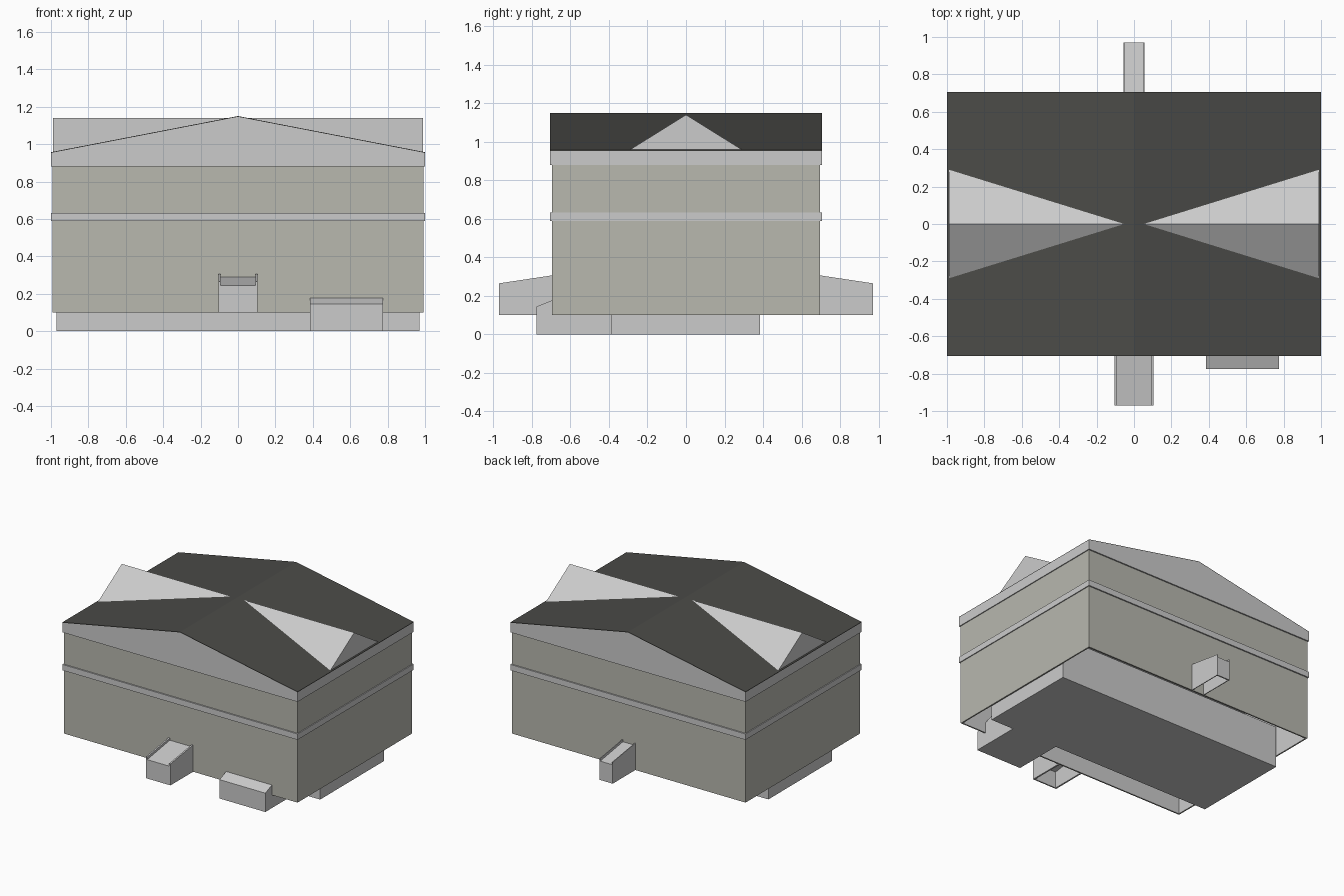
import bpy, bmesh

if "Cube" in bpy.data.objects:
    bpy.data.objects.remove(bpy.data.objects["Cube"])


def material(name, rgb):
    m = bpy.data.materials.new(name)
    m.diffuse_color = (*rgb, 1)
    m.use_nodes = True
    m.node_tree.nodes["Principled BSDF"].inputs["Base Color"].default_value = m.diffuse_color
    return m


WALL = material("wall_stone", (0.48, 0.48, 0.43))
ROOF = material("roof_dark", (0.07, 0.07, 0.064))
LINING = material("plain_lining", (0.8, 0.8, 0.8))


def finish(name, bm, mat=None):
    bmesh.ops.recalc_face_normals(bm, faces=bm.faces)
    me = bpy.data.meshes.new(name)
    bm.to_mesh(me)
    bm.free()
    ob = bpy.data.objects.new(name, me)
    bpy.context.collection.objects.link(ob)
    if mat:
        me.materials.append(mat)
    return ob


def prism(name, profile, lo, hi, axis, mat=None):
    """Extrude a (horizontal, z) profile along the x or y axis."""
    bm = bmesh.new()

    def point(h, z, d):
        return (d, h, z) if axis == "x" else (h, d, z)

    face = bm.faces.new([bm.verts.new(point(h, z, lo)) for h, z in profile])
    ext = bmesh.ops.extrude_face_region(bm, geom=[face])
    verts = [g for g in ext["geom"] if isinstance(g, bmesh.types.BMVert)]
    step = (hi - lo, 0, 0) if axis == "x" else (0, hi - lo, 0)
    bmesh.ops.translate(bm, vec=step, verts=verts)
    return finish(name, bm, mat)


def box(name, x0, x1, y0, y1, z0, z1, mat=None):
    return prism(name, [(x0, z0), (x1, z0), (x1, z1), (x0, z1)], y0, y1, "y", mat)


# Walls: hollow shell, open underneath, with a plain inner lining
walls = box("walls", -0.993, 0.993, -0.695, 0.695, 0.10, 0.90, WALL)
walls.data.materials.append(LINING)
bm = bmesh.new()
bm.from_mesh(walls.data)
bottom = [f for f in bm.faces if f.calc_center_median().z < 0.11]
bmesh.ops.delete(bm, geom=bottom, context="FACES")
bm.to_mesh(walls.data)
bm.free()
shell = walls.modifiers.new("thickness", "SOLIDIFY")
shell.thickness = 0.015
shell.offset = -1
shell.material_offset = 1

# Foundation and the cellar hatch in front
box("foundation", -0.97, 0.97, -0.388, 0.385, 0, 0.32)
prism("cellar_hatch", [(-0.775, 0), (-0.388, 0), (-0.388, 0.30), (-0.775, 0.145)],
      0.386, 0.775, "x")

# Trim band between storeys
box("storey_band", -1.0, 1.0, -0.705, 0.705, 0.588, 0.633)

# Cornice and low gables, one solid running front to back
prism("cornice_gable",
      [(-1, 0.88), (1, 0.88), (1, 0.953), (0, 1.146), (-1, 0.953)],
      -0.705, 0.705, "y")

# Dark roof covering
prism("main_roof",
      [(-1, 0.953), (0, 1.146), (1, 0.953), (1, 0.957), (0, 1.15), (-1, 0.957)],
      -0.705, 0.705, "y", ROOF)

# Cross gable running side to side
prism("cross_gable", [(-0.3, 0.953), (0.3, 0.953), (0, 1.14)], -0.988, 0.988, "x")


# Entry porches: front panel, sloping top between two thin cheeks, open underneath
def porch(name, half, cheek, s):
    near, far = 0.69 * s, 0.97 * s
    prism(name + "_top", [(far, 0.225), (far, 0.245), (near, 0.29), (near, 0.27)],
          -half + cheek / 2, half - cheek / 2, "x")
    box(name + "_front", -half + cheek / 2, half - cheek / 2,
        min(far, far - 0.01 * s), max(far, far - 0.01 * s), 0.10, 0.24)
    for label, x in (("left", -half), ("right", half - cheek)):
        prism(f"{name}_{label}_cheek",
              [(near, 0.10), (far, 0.10), (far, 0.265), (near, 0.307)],
              x, x + cheek, "x")


porch("front_porch", 0.105, 0.012, -1)
porch("back_porch", 0.056, 0.006, 1)
